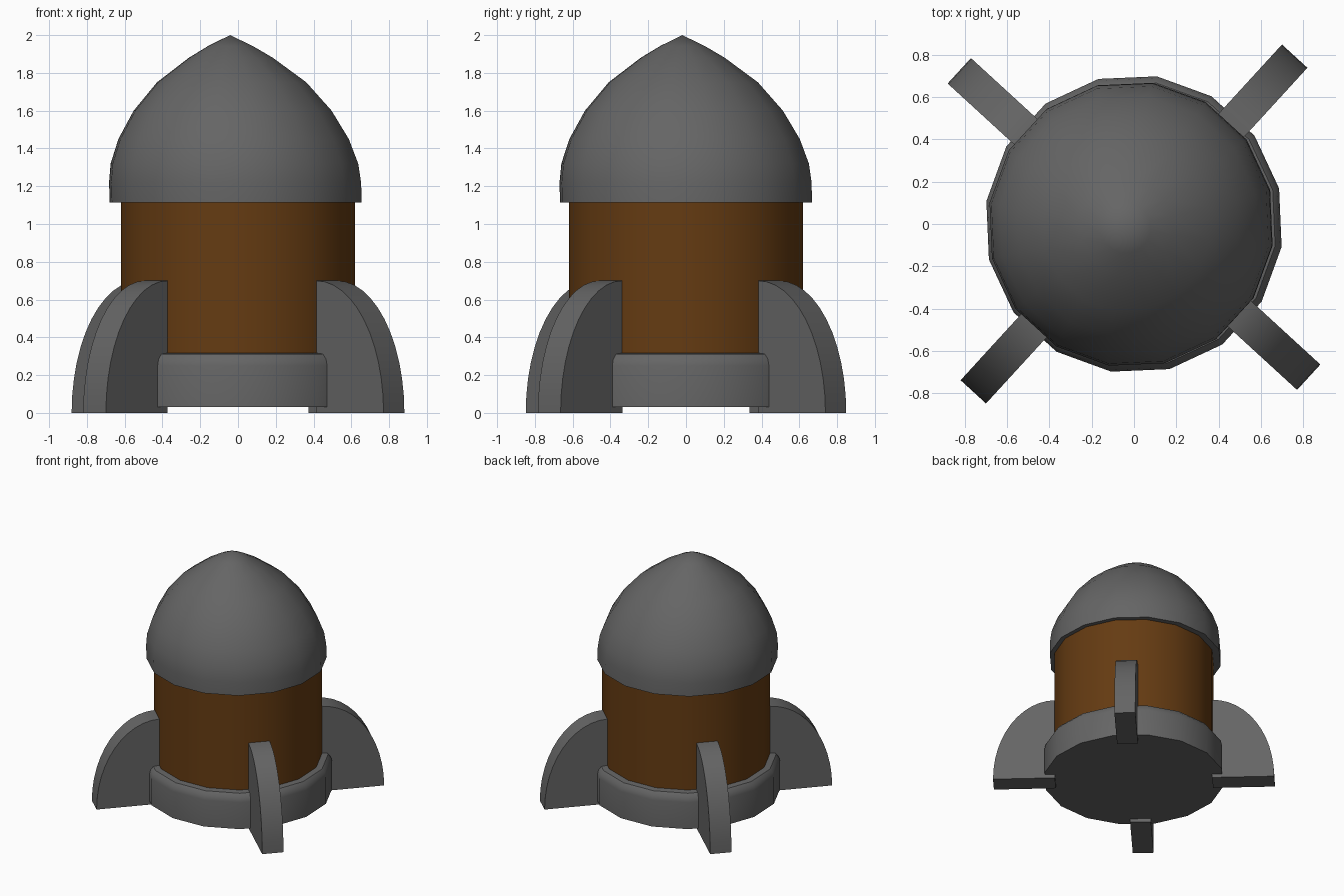
import bpy, bmesh, math
from mathutils import Vector, Matrix

cube = bpy.data.objects.get("Cube")
if cube:
    bpy.data.objects.remove(cube, do_unlink=True)

TWIST = math.radians(2.5)   # whole model is turned slightly about z
SIDES = 16


def material(name, rgb):
    m = bpy.data.materials.new(name)
    m.use_nodes = True
    m.diffuse_color = (*rgb, 1)
    m.node_tree.nodes["Principled BSDF"].inputs["Base Color"].default_value = (*rgb, 1)
    return m


grey = material("dark grey", (0.13, 0.13, 0.13))
brown = material("brown", (0.13, 0.044, 0.006))


def finish(name, bm, mat):
    bmesh.ops.recalc_face_normals(bm, faces=bm.faces)
    mesh = bpy.data.meshes.new(name)
    bm.to_mesh(mesh)
    bm.free()
    mesh.materials.append(mat)
    obj = bpy.data.objects.new(name, mesh)
    bpy.context.collection.objects.link(obj)
    bpy.ops.object.select_all(action='DESELECT')
    obj.select_set(True)
    bpy.context.view_layer.objects.active = obj
    bpy.ops.object.shade_smooth_by_angle(angle=math.radians(32))
    return obj


def lathe(name, profile, mat, lean=lambda z: (0, 0)):
    """Sixteen-sided turned solid from (radius, z) points, closed at both ends."""
    bm = bmesh.new()
    rings = []
    for r, z in profile:
        dx, dy = lean(z)
        if r == 0:
            rings.append([bm.verts.new((dx, dy, z))] * SIDES)
            continue
        angles = [TWIST + (k + 0.5) * math.tau / SIDES for k in range(SIDES)]
        rings.append([bm.verts.new((dx + r * math.cos(a), dy + r * math.sin(a), z))
                      for a in angles])
    for low, high in zip(rings, rings[1:]):
        for k in range(SIDES):
            n = (k + 1) % SIDES
            corners = [low[k], low[n], high[n], high[k]]
            bm.faces.new(list(dict.fromkeys(corners)))
    for ring, r in ((rings[0], profile[0][0]), (rings[-1], profile[-1][0])):
        if r > 0:
            bm.faces.new(ring)
    return finish(name, bm, mat)


# Main barrel
lathe("body", [(0.628, 0.1), (0.628, 1.2)], brown)

# Rounded collar around the foot
lathe("base_ring", [(0.706, 0.03), (0.706, 0.25), (0.698, 0.285),
                    (0.675, 0.312), (0.62, 0.318)], grey)

# Nose cap, leaning slightly towards its tip
def nose_lean(z):
    t = (z - 1.115) / 0.885
    return -0.012 - 0.03 * t, -0.02 * t

lathe("nose_cap", [(0.675, 1.115), (0.675, 1.22), (0.663, 1.32), (0.617, 1.45),
                   (0.53, 1.6), (0.4, 1.75), (0.225, 1.88), (0.12, 1.942),
                   (0, 2.0)], grey, nose_lean)


# Quarter-ellipse fins, set alternately to either side of the radial line
def fin(name, angle, offset):
    inner, reach, height, half = 0.614, 0.484, 0.70, 0.0815
    steps = 12
    bm = bmesh.new()
    outline = [(inner, 0)]
    for i in range(steps + 1):
        a = i / steps * math.pi / 2
        outline.append((inner + reach * math.cos(a), height * math.sin(a)))
    face = bm.faces.new([bm.verts.new((r, offset - half, z)) for r, z in outline])
    grown = bmesh.ops.extrude_face_region(bm, geom=[face])["geom"]
    moved = [v for v in grown if isinstance(v, bmesh.types.BMVert)]
    bmesh.ops.translate(bm, verts=moved, vec=Vector((0, 2 * half, 0)))
    bmesh.ops.transform(bm, verts=bm.verts, matrix=Matrix.Rotation(angle, 4, 'Z'))
    finish(name, bm, grey)


names = ["back_left_fin", "back_right_fin", "front_right_fin", "front_left_fin"]
for i, label in enumerate(names):
    fin(label, TWIST + math.pi / 4 + i * math.pi / 2, 0.024 * (-1, 1)[i % 2])
